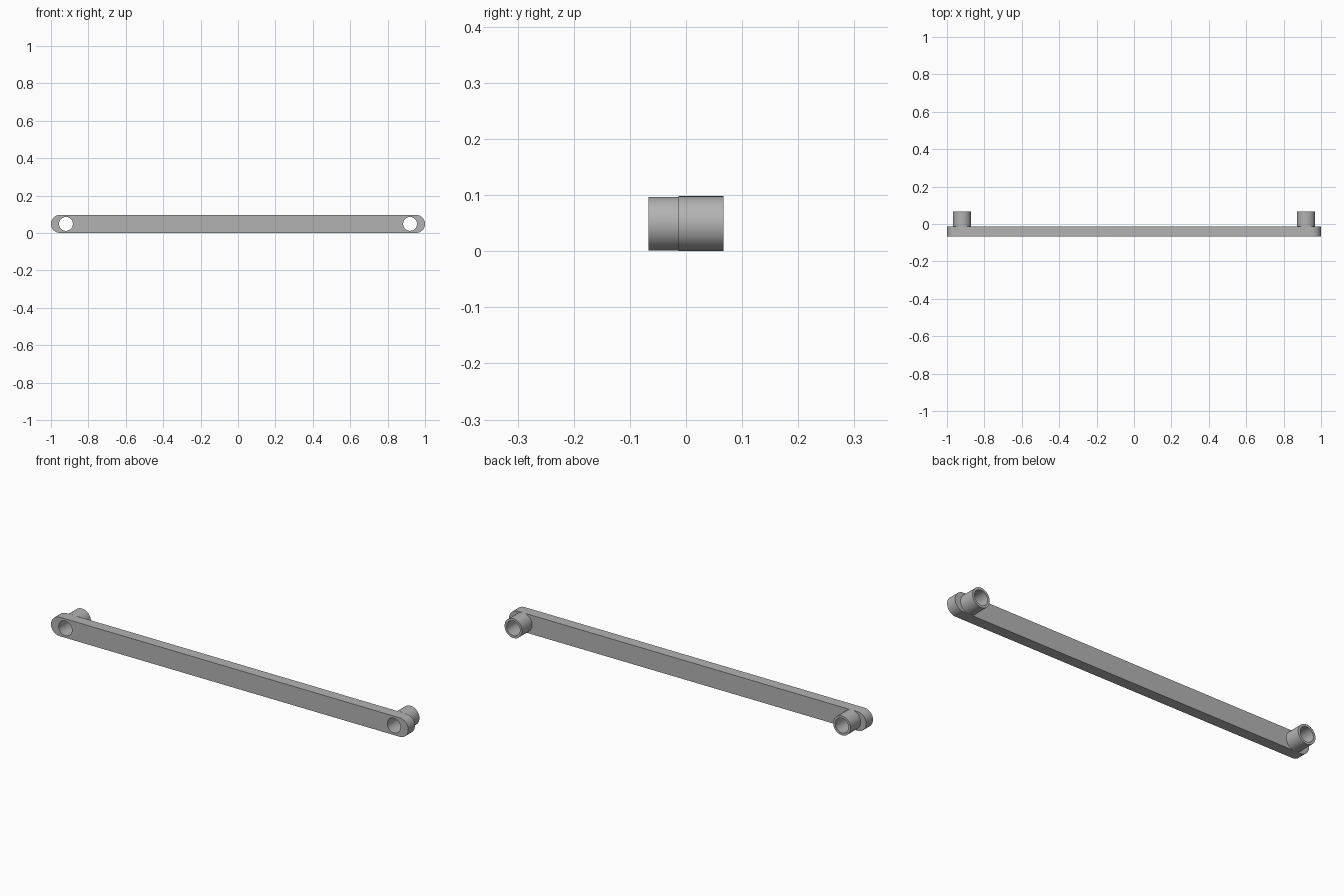
import bpy
from math import pi, cos, sin, radians

cube = bpy.data.objects.get("Cube")
if cube:
    bpy.data.objects.remove(cube, do_unlink=True)

HALF_HEIGHT = 0.048
MID_Z = 0.049
PIN_X = 0.92
BORE = 0.037
FRONT, JOINT, BACK = -0.067, -0.013, 0.067

grey = bpy.data.materials.new("plain grey")
grey.use_nodes = True
colour = (0.45, 0.45, 0.45, 1)
grey.diffuse_color = colour
grey.node_tree.nodes["Principled BSDF"].inputs["Base Color"].default_value = colour


def arc(cx, radius, start, sweep, steps):
    return [(cx + radius * cos(start + sweep * i / steps),
             radius * sin(start + sweep * i / steps)) for i in range(steps + 1)]


def circle(cx, radius):
    return arc(cx, radius, 0, 2 * pi, 48)[:-1]


def plate(name, loops, y0, y1):
    """Extrude closed outlines along y; inner outlines become holes."""
    curve = bpy.data.curves.new(name, 'CURVE')
    curve.dimensions = '2D'
    curve.fill_mode = 'BOTH'
    curve.extrude = (y1 - y0) / 2
    for loop in loops:
        spline = curve.splines.new('POLY')
        spline.points.add(len(loop) - 1)
        for point, (x, z) in zip(spline.points, loop):
            point.co = (x, z, 0, 1)
        spline.use_cyclic_u = True
    obj = bpy.data.objects.new(name, curve)
    bpy.context.collection.objects.link(obj)
    obj.location = (0, (y0 + y1) / 2, MID_Z)
    obj.rotation_euler.x = pi / 2
    bpy.ops.object.select_all(action='DESELECT')
    obj.select_set(True)
    bpy.context.view_layer.objects.active = obj
    bpy.ops.object.convert(target='MESH')
    obj = bpy.context.object
    obj.data.materials.clear()
    obj.data.materials.append(grey)
    bpy.ops.object.shade_smooth_by_angle(angle=radians(30))
    return obj


# Long bar with rounded ends and two bored holes
end_x = 1 - HALF_HEIGHT
outline = (arc(end_x, HALF_HEIGHT, -pi / 2, pi, 24)
           + arc(-end_x, HALF_HEIGHT, pi / 2, pi, 24))
plate("link_bar", [outline, circle(-PIN_X, BORE), circle(PIN_X, BORE)], FRONT, JOINT)

# Hollow bushings behind the bar
for side, x in (("right", -PIN_X), ("left", PIN_X)):
    plate(side + "_bushing", [circle(x, MID_Z), circle(x, BORE)], JOINT, BACK)
